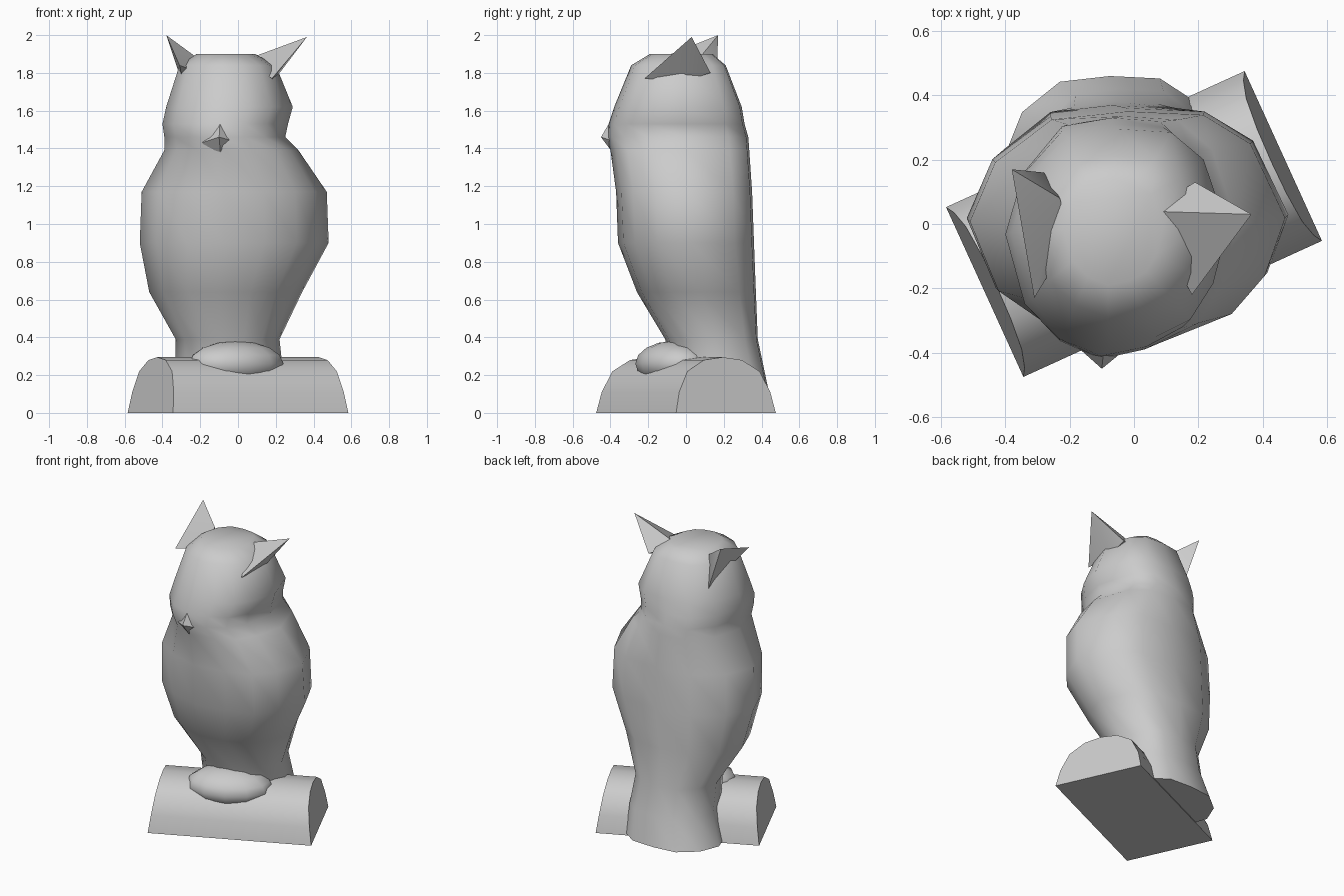
import bpy, bmesh, math
from mathutils import Matrix, Vector

if "Cube" in bpy.data.objects:
    bpy.data.objects.remove(bpy.data.objects["Cube"])


def finish(name, bm, angle):
    bmesh.ops.recalc_face_normals(bm, faces=bm.faces[:])
    me = bpy.data.meshes.new(name)
    bm.to_mesh(me)
    bm.free()
    ob = bpy.data.objects.new(name, me)
    bpy.context.collection.objects.link(ob)
    bpy.ops.object.select_all(action='DESELECT')
    ob.select_set(True)
    bpy.context.view_layer.objects.active = ob
    bpy.ops.object.shade_smooth_by_angle(angle=math.radians(angle))
    return ob


def loft(name, rings, angle):
    bm = bmesh.new()
    loops = [[bm.verts.new(p) for p in ring] for ring in rings]
    n = len(loops[0])
    for a, b in zip(loops, loops[1:]):
        for i in range(n):
            j = (i + 1) % n
            bm.faces.new((a[i], a[j], b[j], b[i]))
    bm.faces.new(loops[0])
    bm.faces.new(loops[-1])
    return finish(name, bm, angle)


def hull(name, points, angle=40):
    bm = bmesh.new()
    for p in points:
        bm.verts.new(p)
    bmesh.ops.convex_hull(bm, input=bm.verts[:])
    return finish(name, bm, angle)


# Body, head and tail: one turned cross-section fitted to each level
section = [(1, .08), (.87, -.42), (.66, -.75), (.32, -.92), (-.1, -1), (-.5, -.85),
           (-.82, -.55), (-1, .05), (-.84, .56), (-.48, .93), (0, 1), (.48, .97), (.78, .72)]
levels = [  # z, x min, x max, y min, y max
    (0.01, -.40, .25, -.05, .46), (0.20, -.33, .24, -.08, .42), (0.39, -.33, .22, -.11, .38),
    (0.64, -.47, .34, -.26, .37), (0.90, -.52, .48, -.36, .36), (1.17, -.51, .47, -.37, .35),
    (1.39, -.39, .32, -.40, .335), (1.46, -.39, .25, -.42, .33), (1.53, -.40, .265, -.41, .31),
    (1.62, -.38, .29, -.38, .295), (1.84, -.31, .20, -.29, .21), (1.90, -.22, .09, -.19, .14)]
rings = [[((a + b) / 2 + x * (b - a) / 2, (c + d) / 2 + y * (d - c) / 2, z)
          for x, y in section] for z, a, b, c, d in levels]
loft("owl_body", rings, 60)

# Ear tufts
hull("left_ear_tuft", [(-.38, .17, 2.0), (-.31, -.23, 1.84), (-.23, .08, 1.89),
                       (-.28, .16, 1.70), (-.2, -.05, 1.8)])
hull("right_ear_tuft", [(.365, .03, 1.99), (.18, -.22, 1.77), (.04, .04, 1.87),
                        (.19, .13, 1.80), (.19, 0, 1.76), (.22, .0, 1.91)])

# Beak
hull("beak", [(-.10, -.45, 1.46), (-.09, -.35, 1.63), (-.19, -.37, 1.43),
              (.01, -.36, 1.43), (-.09, -.36, 1.34)])

# Log perch: flat-bottomed round section, ends leaning in toward the top
turn = Matrix.Rotation(math.radians(24.5), 3, 'Z')
half = [(.29, 0), (.265, .11), (.21, .22), (.11, .28)]
profile = half + [(0, .295)] + [(-y, z) for y, z in reversed(half)]
log = [[turn @ Vector((s * (.51 - .14 * z), y, z)) for y, z in profile] for s in (-1, 1)]
loft("log_perch", log, 50)

# Feet gripping the log
bm = bmesh.new()
bmesh.ops.create_uvsphere(bm, u_segments=12, v_segments=8, radius=1)
bmesh.ops.scale(bm, vec=(.27, .18, .12), verts=bm.verts[:])
bmesh.ops.rotate(bm, matrix=turn, verts=bm.verts[:])
bmesh.ops.translate(bm, vec=(-.01, -.07, .26), verts=bm.verts[:])
finish("feet", bm, 60)
